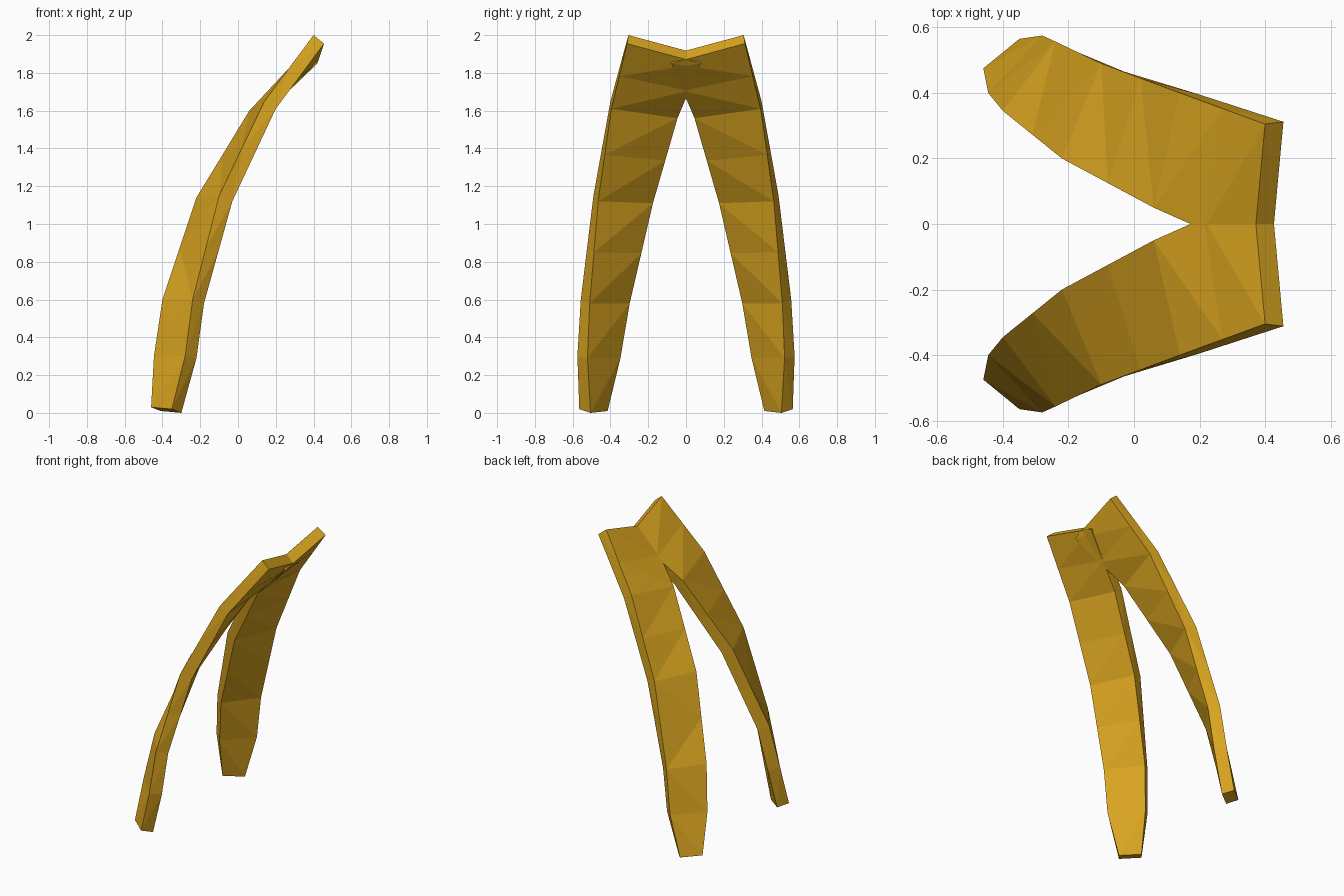
import bpy
import bmesh
from mathutils import Vector

if "Cube" in bpy.data.objects:
    bpy.data.objects.remove(bpy.data.objects["Cube"])

gold = bpy.data.materials.new("gold")
gold.diffuse_color = (0.701, 0.376, 0.0144, 1.0)
gold.use_nodes = True
gold.node_tree.nodes["Principled BSDF"].inputs["Base Color"].default_value = gold.diffuse_color

# Each station: outer back corner, outer front corner, inner back corner
STATIONS = [
    ((0.40, 0.305, 2.00), (0.456, 0.312, 1.955), (0.364, -0.085, 1.895)),
    ((0.14, 0.400, 1.65), (0.20, 0.395, 1.61), (0.06, 0.050, 1.60)),
    ((-0.10, 0.490, 1.15), (-0.03, 0.465, 1.12), (-0.22, 0.200, 1.14)),
    ((-0.24, 0.557, 0.60), (-0.18, 0.510, 0.58), (-0.40, 0.345, 0.60)),
    ((-0.28, 0.575, 0.30), (-0.22, 0.522, 0.29), (-0.445, 0.400, 0.30)),
    ((-0.35, 0.565, 0.02), (-0.30, 0.505, 0.00), (-0.46, 0.475, 0.03)),
]


def section(station):
    """Four corners of the strip, the last completing the parallelogram."""
    a, b, c = (Vector(p) for p in station)
    return [a, b, c + b - a, c]


def make_strip(name, side):
    rings = [section(s) for s in STATIONS]
    # Halfway rings on the three long upper segments
    for i in (2, 1, 0):
        rings.insert(i + 1, [(p + q) / 2 for p, q in zip(rings[i], rings[i + 1])])
    bm = bmesh.new()
    loops = [[bm.verts.new((p.x, p.y * side, p.z)) for p in r] for r in rings]
    for top, low in zip(loops, loops[1:]):
        for k in range(4):
            n = (k + 1) % 4
            bm.faces.new((top[k], top[n], low[n], low[k]))
    bm.faces.new(loops[0])
    bm.faces.new(loops[-1])
    bmesh.ops.recalc_face_normals(bm, faces=bm.faces[:])
    bmesh.ops.triangulate(bm, faces=bm.faces[:])
    mesh = bpy.data.meshes.new(name)
    bm.to_mesh(mesh)
    bm.free()
    mesh.materials.append(gold)
    bpy.context.collection.objects.link(bpy.data.objects.new(name, mesh))


# Two mirrored curved strips that cross at the top
make_strip("back_strip", 1)
make_strip("front_strip", -1)
